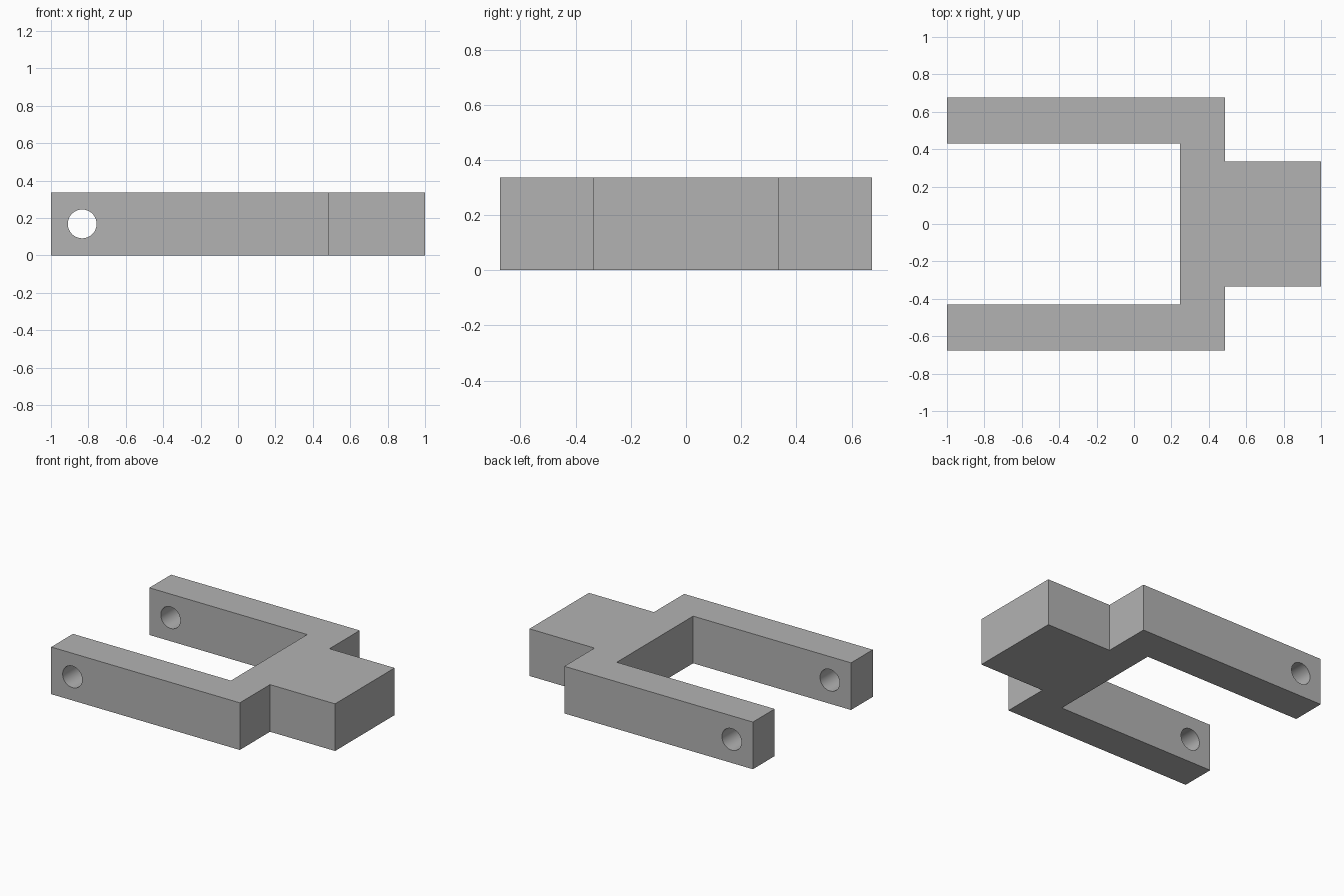
import bpy
import bmesh
from math import radians

cube = bpy.data.objects.get("Cube")
if cube:
    bpy.data.objects.remove(cube, do_unlink=True)

HEIGHT = 0.336

# Single grey finish
grey = bpy.data.materials.new("plain_grey")
grey.use_nodes = True
colour = (0.45, 0.45, 0.45, 1)
grey.diffuse_color = colour
grey.node_tree.nodes["Principled BSDF"].inputs["Base Color"].default_value = colour

# Fork outline: one half, mirrored across the long axis, then extruded
half = [(1, 0.335), (0.487, 0.335), (0.487, 0.675),
        (-1, 0.675), (-1, 0.43), (0.245, 0.43)]
outline = half + [(x, -y) for x, y in reversed(half)]

bm = bmesh.new()
base = bm.faces.new([bm.verts.new((x, y, 0)) for x, y in outline])
top = bmesh.ops.extrude_face_region(bm, geom=[base])["geom"]
bmesh.ops.translate(bm, vec=(0, 0, HEIGHT),
                    verts=[v for v in top if isinstance(v, bmesh.types.BMVert)])
bmesh.ops.recalc_face_normals(bm, faces=bm.faces)
mesh = bpy.data.meshes.new("clevis_fork")
bm.to_mesh(mesh)
bm.free()
mesh.materials.append(grey)
fork = bpy.data.objects.new("clevis_fork", mesh)
bpy.context.collection.objects.link(fork)

# Pin hole through both arms
bpy.ops.mesh.primitive_cylinder_add(vertices=64, radius=0.077, depth=2,
                                    location=(-0.833, 0, HEIGHT / 2),
                                    rotation=(radians(90), 0, 0))
cutter = bpy.context.object
cutter.name = "pin_hole_cutter"
cutter.data.materials.append(grey)

bpy.ops.object.select_all(action="DESELECT")
fork.select_set(True)
bpy.context.view_layer.objects.active = fork
cut = fork.modifiers.new("pin_hole", "BOOLEAN")
cut.operation = "DIFFERENCE"
cut.solver = "EXACT"
cut.object = cutter
bpy.ops.object.modifier_apply(modifier=cut.name)
bpy.data.objects.remove(cutter, do_unlink=True)

# Smooth hole walls, crisp block edges
bpy.ops.object.shade_smooth_by_angle(angle=radians(30))
